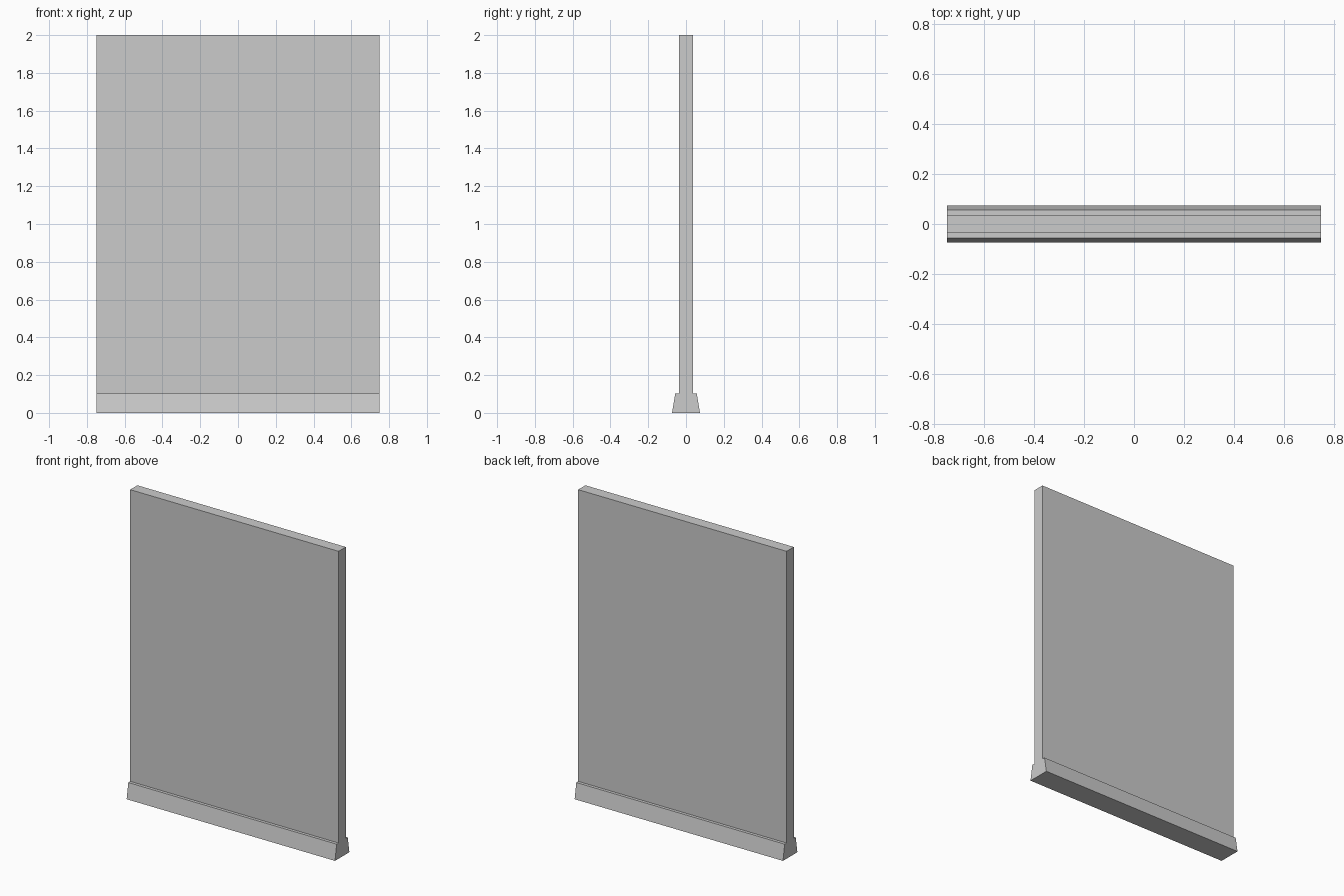
import bpy, bmesh

if "Cube" in bpy.data.objects:
    bpy.data.objects.remove(bpy.data.objects["Cube"])

HALF_LENGTH = 0.75

# half of the cross-section (y, z): flared foot, ledge, upright panel
half = [(0.074, 0), (0.057, 0.102), (0.037, 0.102), (0.037, 2.0)]
profile = half + [(-y, z) for y, z in reversed(half)]

# extrude the section along x
bm = bmesh.new()
face = bm.faces.new([bm.verts.new((-HALF_LENGTH, y, z)) for y, z in profile])
ext = bmesh.ops.extrude_face_region(bm, geom=[face], use_keep_orig=True)
verts = [g for g in ext["geom"] if isinstance(g, bmesh.types.BMVert)]
bmesh.ops.translate(bm, verts=verts, vec=(2 * HALF_LENGTH, 0, 0))
bmesh.ops.recalc_face_normals(bm, faces=bm.faces)

# wall panel with its flared foot
mesh = bpy.data.meshes.new("wall_panel")
bm.to_mesh(mesh)
bm.free()
bpy.context.collection.objects.link(bpy.data.objects.new("wall_panel", mesh))
